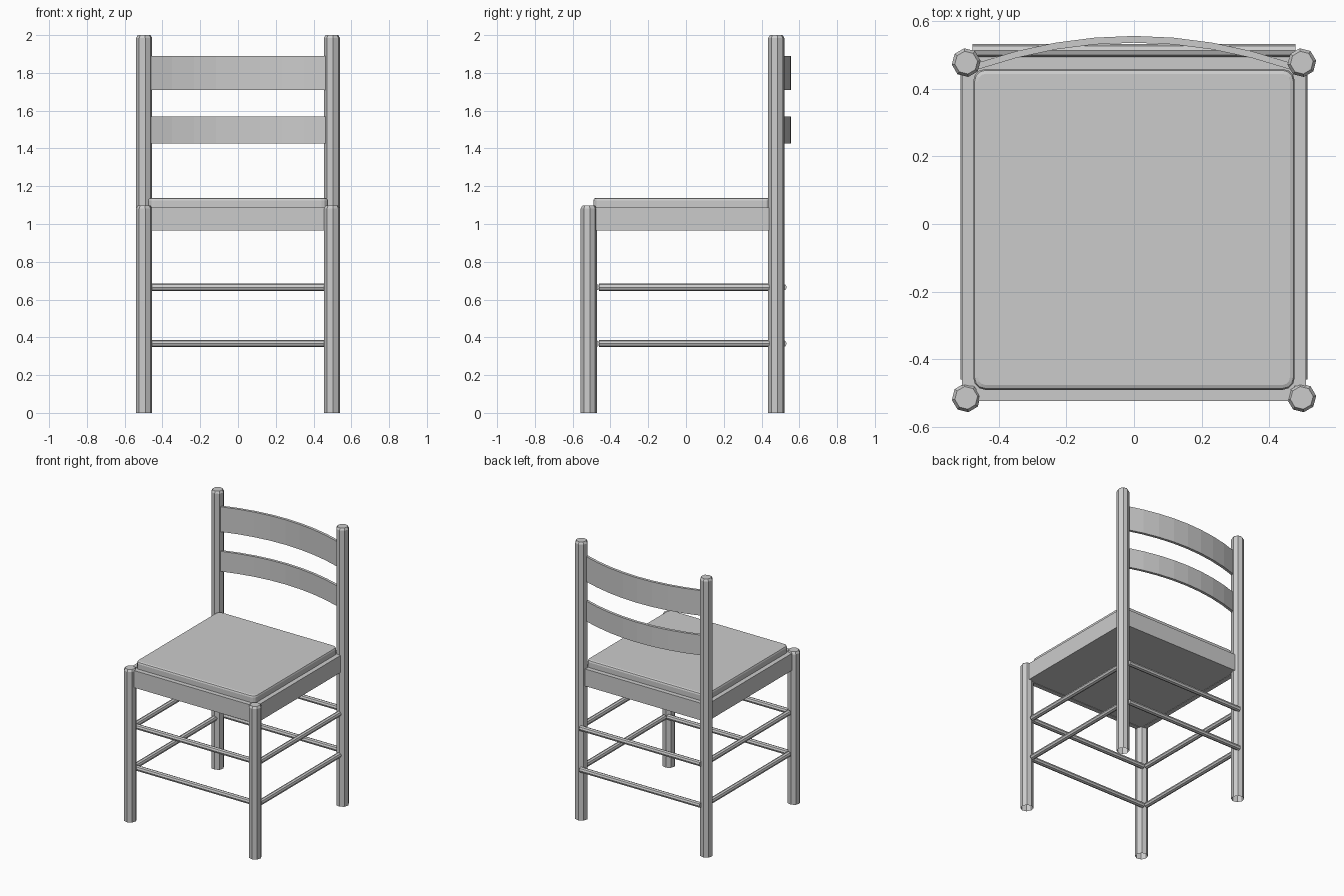
import bpy, bmesh, math
from mathutils import Vector, Matrix

cube = bpy.data.objects.get("Cube")
if cube:
    bpy.data.objects.remove(cube)

grey = bpy.data.materials.new("plain_grey")
grey.use_nodes = True
GREY = (0.6, 0.6, 0.6, 1)
grey.diffuse_color = GREY
grey.node_tree.nodes["Principled BSDF"].inputs["Base Color"].default_value = GREY


def finish(bm, name):
    bmesh.ops.recalc_face_normals(bm, faces=bm.faces)
    mesh = bpy.data.meshes.new(name)
    bm.to_mesh(mesh)
    bm.free()
    mesh.materials.append(grey)
    obj = bpy.data.objects.new(name, mesh)
    bpy.context.collection.objects.link(obj)
    return obj


def box(name, low, high, corner=0, rim=0):
    """Box between two corners, with optional rounded plan and top edge."""
    low, high = Vector(low), Vector(high)
    bm = bmesh.new()
    bmesh.ops.create_cube(bm, size=1, matrix=Matrix.Translation((low + high) / 2)
                          @ Matrix.Diagonal((*(high - low), 1)))
    if corner:
        upright = [e for e in bm.edges
                   if abs(e.verts[0].co.z - e.verts[1].co.z) > 0.01]
        bmesh.ops.bevel(bm, geom=upright, offset=corner, segments=3,
                        profile=0.5, affect='EDGES')
    if rim:
        top = [e for e in bm.edges
               if all(v.co.z > high.z - 0.001 for v in e.verts)]
        bmesh.ops.bevel(bm, geom=top, offset=rim, segments=2,
                        profile=0.5, affect='EDGES')
    return finish(bm, name)


def leg(name, x, y, height):
    """Eight-sided post, open underneath, with a chamfered top."""
    bm = bmesh.new()
    rings = []
    for r, z in ((0.043, 0), (0.043, height - 0.015), (0.034, height)):
        angles = [math.radians(8 + 45 * i) for i in range(8)]
        rings.append([bm.verts.new((x + r * math.cos(a), y + r * math.sin(a), z))
                      for a in angles])
    for a, b in zip(rings, rings[1:]):
        for i in range(8):
            j = (i + 1) % 8
            bm.faces.new((a[i], a[j], b[j], b[i]))
    bm.faces.new(rings[-1])
    return finish(bm, name)


def rung(name, centre, axis, length=0.956):
    """Thin eight-sided rod along x or y."""
    bm = bmesh.new()
    turn = Matrix.Rotation(math.pi / 2, 4, 'Y' if axis == 'x' else 'X')
    bmesh.ops.create_cone(bm, cap_ends=True, segments=8, radius1=0.019,
                          radius2=0.019, depth=length,
                          matrix=Matrix.Translation(centre) @ turn)
    return finish(bm, name)


def slat(name, z0, z1, segments=8):
    """Back board bowed towards the rear."""
    bm = bmesh.new()
    rows = []
    for i in range(segments + 1):
        t = 2 * i / segments - 1
        y = 0.557 - 0.08 * t * t
        rows.append([bm.verts.new((0.465 * t, y - d, z))
                     for d, z in ((0, z0), (0, z1), (0.02, z1), (0.02, z0))])
    for a, b in zip(rows, rows[1:]):
        for i in range(4):
            j = (i + 1) % 4
            bm.faces.new((a[i], a[j], b[j], b[i]))
    bm.faces.new(rows[0])
    bm.faces.new(rows[-1])
    return finish(bm, name)


# Legs, side rungs and side aprons
for side, s in (("left", 1), ("right", -1)):
    leg(f"front_leg_{side}", s * 0.497, -0.515, 1.097)
    leg(f"back_leg_{side}", s * 0.497, 0.478, 2.0)
    for level, z in (("lower", 0.367), ("upper", 0.665)):
        rung(f"{level}_rung_{side}", (s * 0.495, 0.018, z), 'y')
    xs = sorted((s * 0.476, s * 0.509))
    box(f"apron_{side}", (xs[0], -0.48, 0.965), (xs[1], 0.45, 1.088))

# Front and back rungs and aprons
for end, rung_y, apron_y in (("front", -0.478, -0.508), ("back", 0.514, 0.477)):
    for level, z in (("lower", 0.367), ("upper", 0.665)):
        rung(f"{level}_rung_{end}", (0, rung_y, z), 'x')
    box(f"apron_{end}", (-0.47, apron_y - 0.0165, 0.965),
        (0.47, apron_y + 0.0165, 1.088))

# Seat
box("seat_panel", (-0.476, -0.492, 0.968), (0.476, 0.461, 1.085))
box("seat_cushion", (-0.476, -0.491, 1.08), (0.476, 0.459, 1.138),
    corner=0.035, rim=0.014)

# Back slats
slat("lower_back_slat", 1.425, 1.57)
slat("upper_back_slat", 1.71, 1.89)
